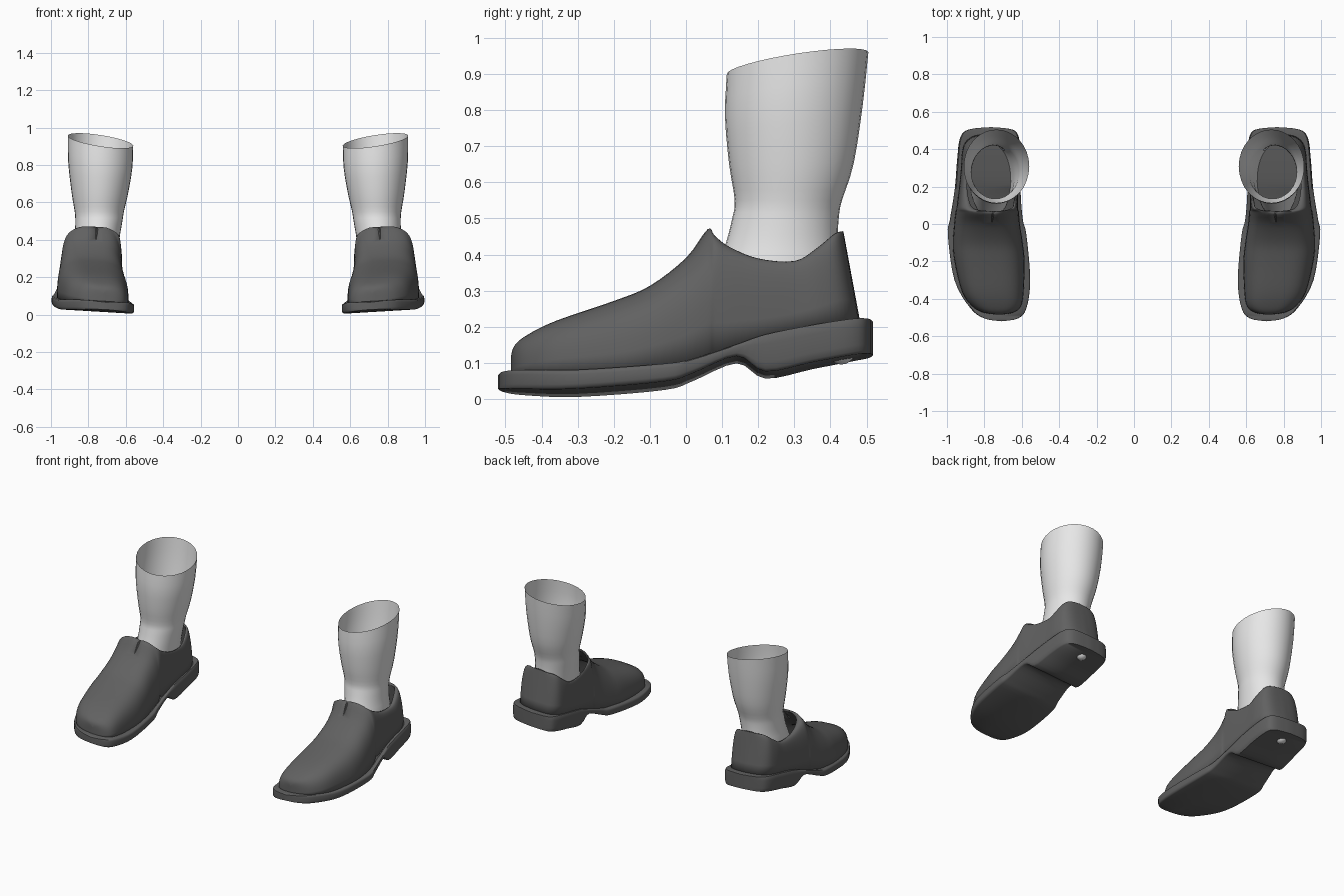
import bpy, bmesh, math
from mathutils import Vector

if "Cube" in bpy.data.objects:
    bpy.data.objects.remove(bpy.data.objects["Cube"])


def material(name, value):
    m = bpy.data.materials.new(name)
    m.use_nodes = True
    colour = (value, value, value, 1)
    m.diffuse_color = colour
    m.node_tree.nodes["Principled BSDF"].inputs["Base Color"].default_value = colour
    return m


SHOE = material("charcoal leather", 0.12)
SOCK = material("pale grey sock", 0.8)


def spline(rows, steps):
    """Smooth the station rows with a Catmull-Rom curve."""
    vs = [Vector(r) for r in rows]
    out = []
    for i in range(len(vs) - 1):
        a, b, c, d = vs[max(i - 1, 0)], vs[i], vs[i + 1], vs[min(i + 2, len(vs) - 1)]
        for k in range(steps):
            t = k / steps
            out.append(b + (c - a) * (t / 2) + (a * 2 - b * 5 + c * 4 - d) * (t * t / 2)
                       + (b * 3 - a - c * 3 + d) * (t ** 3 / 2))
    return out + [vs[-1]]


def roll(x, z):
    """The foot leans slightly, with the outer edge higher."""
    return z + (x - 0.775) * 0.06


def loft(bm, rings, closed):
    grid = [[bm.verts.new(p) for p in ring] for ring in rings]
    n = len(grid[0])
    for a, b in zip(grid, grid[1:]):
        for j in range(n if closed else n - 1):
            k = (j + 1) % n
            bm.faces.new((a[j], a[k], b[k], b[j]))
    return grid


def finish(bm, name, side, mat, angle=50):
    for v in bm.verts:
        v.co.x *= side
    bmesh.ops.remove_doubles(bm, verts=bm.verts, dist=0.0005)
    bmesh.ops.recalc_face_normals(bm, faces=bm.faces)
    mesh = bpy.data.meshes.new(name)
    bm.to_mesh(mesh)
    bm.free()
    mesh.materials.append(mat)
    ob = bpy.data.objects.new(name, mesh)
    bpy.context.collection.objects.link(ob)
    bpy.ops.object.select_all(action='DESELECT')
    ob.select_set(True)
    bpy.context.view_layer.objects.active = ob
    bpy.ops.object.shade_smooth_by_angle(angle=math.radians(angle))
    return ob


# Sole stations: y, inner x, outer x, bottom z, top z
SOLE = [(-.52, .71, .71, .032, .07), (-.505, .62, .80, .028, .075),
        (-.45, .575, .875, .022, .075), (-.3, .555, .96, .018, .07),
        (-.06, .575, .995, .036, .085), (.02, .594, .985, .06, .1),
        (.14, .605, .965, .108, .14), (.22, .605, .955, .066, .168),
        (.35, .605, .945, .092, .195), (.46, .615, .93, .113, .213),
        (.505, .65, .885, .12, .216), (.518, .765, .765, .122, .214)]
# Sole section: position across, position up
SECTION = [(0, 1), (-.96, 1), (-.99, .92), (-1, .75), (-1, .25), (-.98, .08), (-.94, 0),
           (0, 0), (.94, 0), (.98, .08), (1, .25), (1, .75), (.99, .92), (.96, 1)]

# Upper stations: base y, inner x, outer x, z, then rim y, inner x, outer x, z
UPPER = [(-.485, .72, .72, .06, -.485, .72, .72, .12),
         (-.475, .65, .80, .06, -.475, .725, .725, .15),
         (-.44, .605, .865, .06, -.44, .735, .735, .178),
         (-.36, .59, .92, .06, -.36, .75, .75, .216),
         (-.2, .585, .96, .06, -.2, .765, .765, .27),
         (-.1, .595, .968, .07, -.1, .765, .765, .312),
         (0, .61, .962, .085, 0, .76, .76, .39),
         (.06, .615, .955, .1, .06, .755, .755, .47),
         (.08, .62, .95, .11, .08, .66, .85, .447),
         (.12, .62, .945, .125, .12, .64, .88, .415),
         (.2, .62, .935, .15, .2, .632, .893, .382),
         (.3, .62, .925, .175, .3, .635, .89, .375),
         (.38, .62, .92, .19, .36, .645, .875, .41),
         (.44, .635, .9, .2, .41, .67, .85, .452),
         (.475, .68, .85, .2, .432, .71, .81, .462),
         (.485, .765, .765, .2, .436, .765, .765, .464)]

# Sock rings: z, inner x, outer x, front y, back y
RINGS = [(.15, .66, .87, .02, .43), (.25, .65, .88, .04, .43), (.36, .64, .88, .085, .425),
         (.43, .63, .872, .11, .42), (.5, .618, .87, .128, .423), (.55, .61, .873, .135, .432),
         (.65, .588, .89, .12, .465), (.8, .565, .908, .108, .49), (.93, .56, .91, .113, .505)]


def build_sole(name, side):
    bm = bmesh.new()
    rings = []
    for y, x0, x1, z0, z1 in spline(SOLE, 4):
        mid, half = (x0 + x1) / 2, (x1 - x0) / 2
        rings.append([(mid + f * half, y, roll(mid + f * half, z0 + (z1 - z0) * t))
                      for f, t in SECTION])
    loft(bm, rings, True)
    finish(bm, name, side, SHOE)


def build_upper(name, side):
    bm = bmesh.new()
    stations = spline(UPPER, 4)
    power, n = 0.65, 12
    for edge in (1, 2):
        rings = []
        for s in stations:
            ring = []
            for i in range(n + 1):
                a = math.pi / 2 * i / n
                across, up = max(math.cos(a), 0) ** power, math.sin(a) ** power
                x = s[edge + 4] + (s[edge] - s[edge + 4]) * across
                if i == n:
                    x = s[edge + 4]
                z = s[3] + (s[7] - s[3]) * up
                ring.append((x, s[0] + (s[4] - s[0]) * up, roll(x, z)))
            rings.append(ring)
        loft(bm, rings, False)
    ob = finish(bm, name, side, SHOE)
    wall = ob.modifiers.new("leather thickness", 'SOLIDIFY')
    wall.thickness = 0.012
    wall.offset = -1


def build_sock(name, side):
    bm = bmesh.new()
    rings = []
    for z, x0, x1, y0, y1 in spline(RINGS, 3):
        ring = []
        slant = max(0, (z - 0.6) / 0.33)
        for i in range(32):
            c, s = math.cos(math.tau * i / 32), math.sin(math.tau * i / 32)
            ring.append(((x0 + x1) / 2 + c * (x1 - x0) / 2, (y0 + y1) / 2 + s * (y1 - y0) / 2,
                         z + slant * (0.03 * s + 0.027 * c)))
        rings.append(ring)
    loft(bm, rings, True)
    finish(bm, name, side, SOCK, 80)


def build_sock_heel(name, side):
    # Small rounded heel tip that shows under the sole
    bm = bmesh.new()
    bmesh.ops.create_uvsphere(bm, u_segments=16, v_segments=8, radius=0.04)
    bmesh.ops.translate(bm, verts=bm.verts, vec=(0.765, 0.43, 0.135))
    finish(bm, name, side, SOCK)


for label, side in (("left", 1), ("right", -1)):
    build_sole(label + "_sole", side)
    build_upper(label + "_shoe_upper", side)
    build_sock(label + "_sock", side)
    build_sock_heel(label + "_sock_heel", side)
